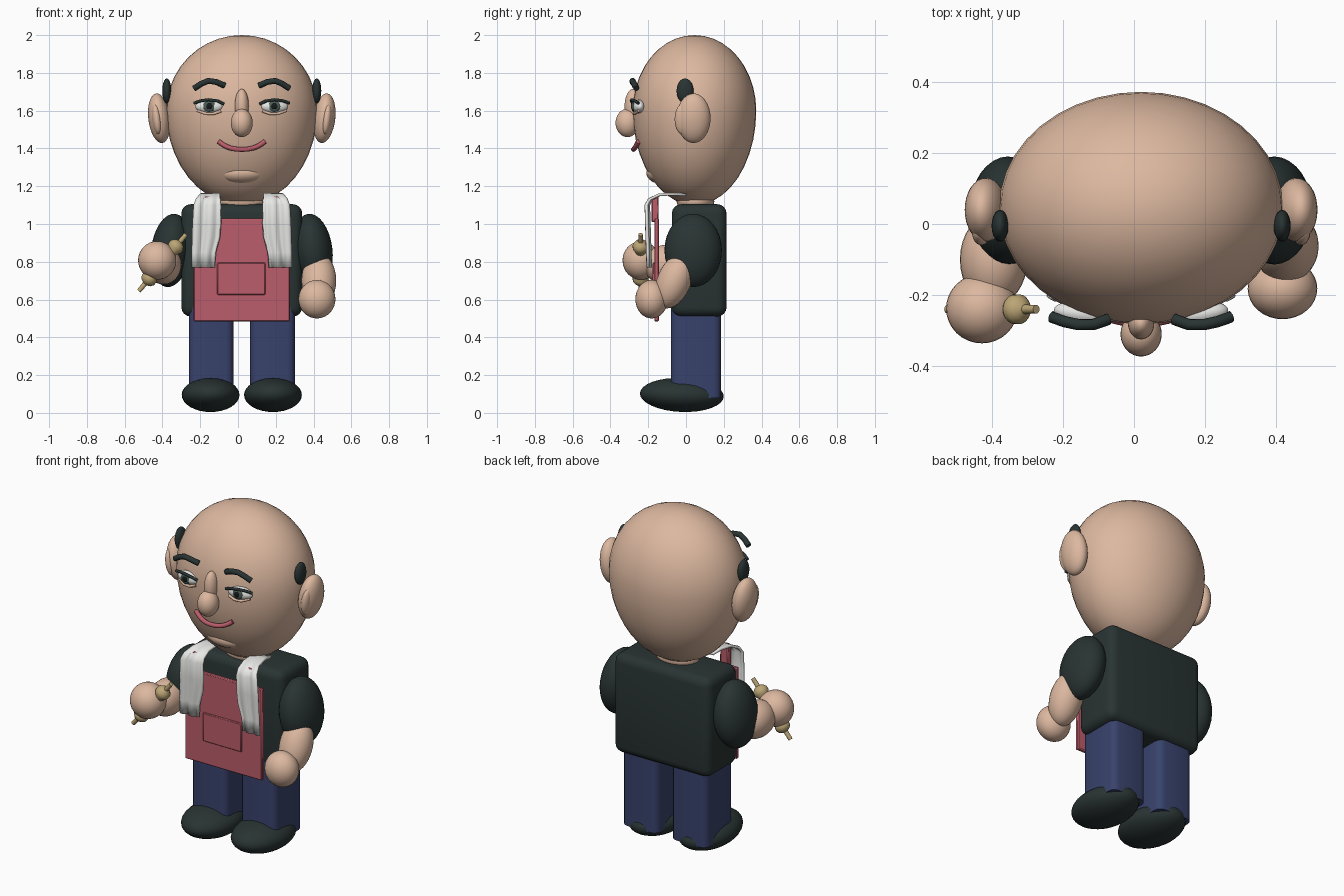
import bpy, bmesh, math
from mathutils import Vector

if "Cube" in bpy.data.objects:
    bpy.data.objects.remove(bpy.data.objects["Cube"])

CX = 0.02  # symmetry line of the figure


def material(name, rgb):
    m = bpy.data.materials.new(name)
    m.diffuse_color = (*rgb, 1)
    m.use_nodes = True
    m.node_tree.nodes["Principled BSDF"].inputs["Base Color"].default_value = m.diffuse_color
    return m


SKIN = material("skin", (0.72, 0.48, 0.35))
DARK = material("charcoal", (0.022, 0.034, 0.033))
NAVY = material("navy", (0.04, 0.055, 0.15))
RED = material("rose", (0.50, 0.11, 0.145))
WHITE = material("white", (0.82, 0.82, 0.80))
WOOD = material("wood", (0.50, 0.38, 0.18))
IRIS = material("iris green", (0.07, 0.11, 0.09))
BLACK = material("black", (0.008, 0.01, 0.01))


def finish(ob, name, mat, angle=40):
    ob.name = name
    ob.data.materials.clear()
    ob.data.materials.append(mat)
    bpy.ops.object.select_all(action='DESELECT')
    ob.select_set(True)
    bpy.context.view_layer.objects.active = ob
    bpy.ops.object.shade_smooth_by_angle(angle=math.radians(angle))
    return ob


def from_bmesh(bm, name, mat, angle=40):
    bmesh.ops.recalc_face_normals(bm, faces=bm.faces[:])
    me = bpy.data.meshes.new(name)
    bm.to_mesh(me)
    bm.free()
    ob = bpy.data.objects.new(name, me)
    bpy.context.collection.objects.link(ob)
    return finish(ob, name, mat, angle)


def ball(name, loc, radii, mat, rot=(0, 0, 0), seg=32):
    bpy.ops.mesh.primitive_uv_sphere_add(segments=seg, ring_count=seg // 2, location=loc, rotation=rot)
    ob = bpy.context.object
    for v in ob.data.vertices:
        v.co = [c * r for c, r in zip(v.co, radii)]
    return finish(ob, name, mat)


def block(name, lo, hi, mat, bevel=0.0, seg=3, upright_only=False):
    bm = bmesh.new()
    bmesh.ops.create_cube(bm, size=1)
    for v in bm.verts:
        v.co = [(a + b) / 2 + c * (b - a) for a, b, c in zip(lo, hi, v.co)]
    if bevel:
        edges = [e for e in bm.edges if not upright_only
                 or abs(e.verts[0].co.z - e.verts[1].co.z) > 0.01]
        bmesh.ops.bevel(bm, geom=edges, offset=bevel, segments=seg, profile=0.5, affect='EDGES')
    return from_bmesh(bm, name, mat)


def tube(name, pts, radius, mat):
    cu = bpy.data.curves.new(name, 'CURVE')
    cu.dimensions = '3D'
    cu.bevel_depth = radius
    cu.bevel_resolution = 3
    cu.use_fill_caps = True
    sp = cu.splines.new('POLY')
    sp.points.add(len(pts) - 1)
    for p, co in zip(sp.points, pts):
        p.co = (*co, 1)
    ob = bpy.data.objects.new(name, cu)
    bpy.context.collection.objects.link(ob)
    bpy.ops.object.select_all(action='DESELECT')
    ob.select_set(True)
    bpy.context.view_layer.objects.active = ob
    bpy.ops.object.convert(target='MESH')
    return finish(bpy.context.object, name, mat)


def lathe(name, profile, base, axis, mat, seg=20):
    """Spin (radius, distance) points about an axis that starts at base."""
    bm = bmesh.new()
    vs = [bm.verts.new((r, 0, d)) for r, d in profile]
    es = [bm.edges.new(p) for p in zip(vs, vs[1:])]
    bmesh.ops.spin(bm, geom=vs + es, cent=(0, 0, 0), axis=(0, 0, 1), angle=math.tau, steps=seg)
    bmesh.ops.remove_doubles(bm, verts=bm.verts[:], dist=1e-5)
    ob = from_bmesh(bm, name, mat)
    ob.location = base
    ob.rotation_euler = Vector(axis).to_track_quat('Z', 'Y').to_euler()
    return ob


# head: egg, longer below its widest ring
head = ball("head", (CX, 0.045, 1.6), (0.40, 0.327, 0.5), SKIN, seg=40)
for v in head.data.vertices:
    if v.co.z > 0:
        v.co.z *= 0.8
ball("chin", (CX, -0.12, 1.27), (0.13, 0.09, 0.06), SKIN)

# nose and smiling mouth
ball("nose_tip", (CX, -0.31, 1.535), (0.058, 0.063, 0.075), SKIN)
ball("nose_bridge", (CX, -0.28, 1.625), (0.037, 0.045, 0.09), SKIN)
mouth = []
for i in range(17):
    t = i / 8 - 1
    mouth.append((CX + 0.122 * t, -0.278 + 0.026 * t * t, 1.395 + 0.042 * abs(t) ** 2.5))
tube("mouth", mouth, 0.013, RED)

# paired parts
for s, side in ((-1, "left"), (1, "right")):
    def X(d):
        return CX + s * d

    ball("ear_" + side, (X(0.437), 0.04, 1.56), (0.058, 0.09, 0.132), SKIN, (0, s * 0.12, 0))
    ball("inner_ear_" + side, (X(0.45), -0.02, 1.555), (0.025, 0.04, 0.08), SKIN, (0, s * 0.12, 0))
    ball("side_hair_" + side, (X(0.397), -0.005, 1.705), (0.024, 0.045, 0.066), DARK, seg=20)
    # eyes
    ball("eye_" + side, (X(0.173), -0.252, 1.622), (0.073, 0.032, 0.036), WHITE, (0, 0, s * 0.15))
    ball("iris_" + side, (X(0.172), -0.279, 1.624), (0.032, 0.010, 0.030), IRIS, seg=20)
    ball("pupil_" + side, (X(0.172), -0.286, 1.624), (0.017, 0.006, 0.017), BLACK, seg=16)
    tube("upper_lash_" + side, [(X(0.095), -0.278, 1.635), (X(0.13), -0.29, 1.652), (X(0.175), -0.287, 1.658),
                                (X(0.22), -0.27, 1.652), (X(0.252), -0.252, 1.640)], 0.008, DARK)
    tube("lower_lid_" + side, [(X(0.11), -0.272, 1.598), (X(0.15), -0.275, 1.584),
                               (X(0.19), -0.27, 1.584), (X(0.235), -0.25, 1.600)], 0.008, SKIN)
    # eyebrow
    tube("eyebrow_" + side, [(X(0.092), -0.268, 1.733), (X(0.135), -0.283, 1.752), (X(0.178), -0.283, 1.758),
                             (X(0.215), -0.275, 1.742), (X(0.252), -0.262, 1.718)], 0.016, DARK)
    # leg and shoe
    block("leg_" + side, (X(0.1625) - 0.118, -0.08, 0.08), (X(0.1625) + 0.118, 0.185, 0.56),
          NAVY, 0.04, 3, True)
    ball("shoe_" + side, (X(0.165), -0.022, 0.095), (0.153, 0.222, 0.09), DARK, (-0.04, 0, 0))
    # sleeve
    ball("sleeve_" + side, (X(0.375), 0.038, 0.86), (0.105, 0.152, 0.195), DARK, (0, -s * 0.12, 0))
    # apron strap over the chest
    block("apron_strap_" + side, (X(0.17) - 0.025, -0.182, 1.01), (X(0.17) + 0.025, -0.145, 1.145), RED, 0.005, 1)

    # towel: wavy strip that lies on the shoulder and hangs down the front
    # rows are y, z, inner offset, outer offset
    rows = [(0.0, 1.155, 0.115, 0.20), (-0.07, 1.158, 0.115, 0.205), (-0.14, 1.155, 0.115, 0.22),
            (-0.19, 1.13, 0.113, 0.24), (-0.205, 1.10, 0.112, 0.252), (-0.202, 1.0, 0.112, 0.258),
            (-0.20, 0.93, 0.118, 0.26), (-0.197, 0.85, 0.14, 0.262), (-0.195, 0.77, 0.147, 0.262)]
    bm = bmesh.new()
    n = 14
    grid = []
    for j, (y, z, a, b) in enumerate(rows):
        wave = 0.008 * min(1, j / 4)
        grid.append([bm.verts.new((X(a + (b - a) * i / n), y + wave * math.sin(i / n * 12.5), z))
                     for i in range(n + 1)])
    for r0, r1 in zip(grid, grid[1:]):
        for i in range(n):
            bm.faces.new((r0[i], r0[i + 1], r1[i + 1], r1[i]))
    towel = from_bmesh(bm, "towel_" + side, WHITE)
    mod = towel.modifiers.new("thickness", 'SOLIDIFY')
    mod.thickness = 0.014
    mod.offset = 0

# shirt and neck
block("shirt", (-0.30, -0.075, 0.51), (0.34, 0.215, 1.105), DARK, 0.05, 4)
ball("neck", (CX, 0.05, 1.12), (0.13, 0.10, 0.06), SKIN)

# apron with pocket
block("apron", (-0.235, -0.168, 0.485), (0.275, -0.143, 1.03), RED, 0.005, 1)
block("apron_pocket", (-0.11, -0.177, 0.625), (0.145, -0.16, 0.795), RED, 0.004, 1)

# right arm hangs, left arm is raised forward
ball("forearm_right", (0.428, -0.062, 0.70), (0.092, 0.09, 0.155), SKIN, (-0.4, 0, 0))
ball("hand_right", (0.418, -0.182, 0.602), (0.098, 0.086, 0.102), SKIN)
ball("forearm_left", (-0.395, -0.10, 0.785), (0.095, 0.13, 0.105), SKIN)
ball("hand_left", (-0.428, -0.238, 0.807), (0.101, 0.098, 0.102), SKIN)

# rolling pin held in the raised hand
start, end = Vector((-0.525, -0.24, 0.645)), Vector((-0.275, -0.24, 0.945))
L = (end - start).length
half = [(0, 0), (0.012, 0), (0.013, 0.05), (0.03, 0.058), (0.042, 0.075), (0.042, 0.095), (0.03, 0.115)]
pin = half + [(r, L - d) for r, d in reversed(half)]
lathe("rolling_pin", pin, start, end - start, WOOD)
